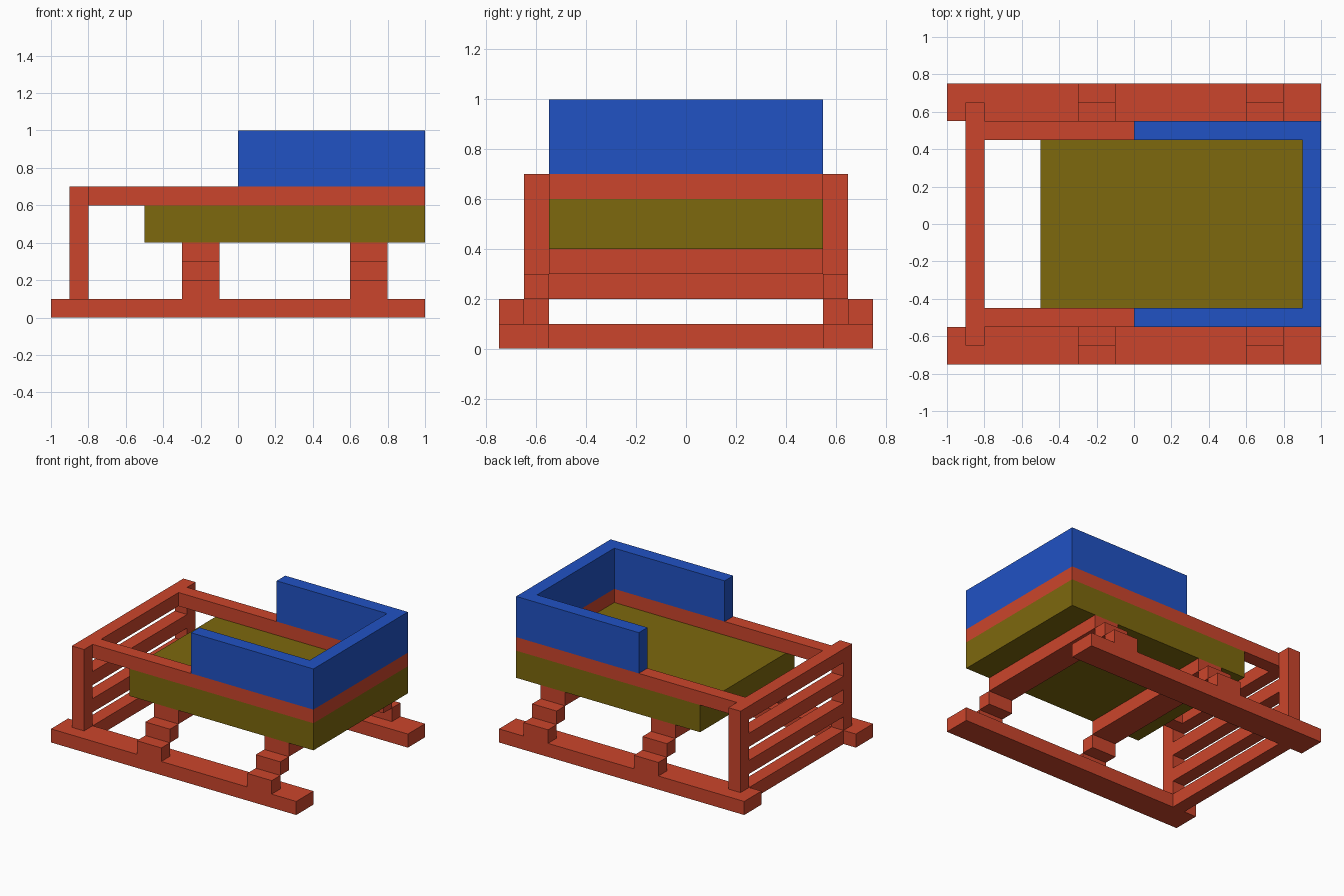
import bpy
import bmesh

if "Cube" in bpy.data.objects:
    bpy.data.objects.remove(bpy.data.objects["Cube"])


def material(name, rgb):
    m = bpy.data.materials.new(name)
    m.diffuse_color = (*rgb, 1)
    m.use_nodes = True
    m.node_tree.nodes["Principled BSDF"].inputs["Base Color"].default_value = m.diffuse_color
    return m


RED = material("red_wood", (0.60, 0.06, 0.025))
OLIVE = material("olive_cushion", (0.205, 0.138, 0.004))
BLUE = material("blue_panel", (0.015, 0.085, 0.55))


def prism(name, outline, z0, z1, mat):
    """Extrude an xy outline from z0 up to z1."""
    bm = bmesh.new()
    face = bm.faces.new([bm.verts.new((x, y, z0)) for x, y in outline])
    ext = bmesh.ops.extrude_face_region(bm, geom=[face])
    verts = [g for g in ext["geom"] if isinstance(g, bmesh.types.BMVert)]
    bmesh.ops.translate(bm, verts=verts, vec=(0, 0, z1 - z0))
    bmesh.ops.recalc_face_normals(bm, faces=bm.faces)
    mesh = bpy.data.meshes.new(name)
    bm.to_mesh(mesh)
    bm.free()
    mesh.materials.append(mat)
    obj = bpy.data.objects.new(name, mesh)
    bpy.context.collection.objects.link(obj)
    return obj


def box(name, x, y, z, mat):
    outline = [(x[0], y[0]), (x[1], y[0]), (x[1], y[1]), (x[0], y[1])]
    return prism(name, outline, z[0], z[1], mat)


def u_shape(x0):
    """U-shaped outline, open towards -x, with walls 0.1 thick."""
    return [(x0, -0.55), (1, -0.55), (1, 0.55), (x0, 0.55),
            (x0, 0.45), (0.9, 0.45), (0.9, -0.45), (x0, -0.45)]


# Seat body, rail around it and the backrest on top
box("seat", (-0.5, 1), (-0.55, 0.55), (0.4, 0.6), OLIVE)
prism("rail", u_shape(-0.8), 0.6, 0.7, RED)
prism("backrest", u_shape(0), 0.7, 1.0, BLUE)

# Runners, front posts and stepped struts on both sides
for side, s in (("left", 1), ("right", -1)):
    def span(a, b):
        return sorted((s * a, s * b))

    box(f"{side}_runner", (-1, 1), span(0.55, 0.75), (0, 0.1), RED)
    box(f"{side}_post", (-0.9, -0.8), span(0.55, 0.65), (0.1, 0.7), RED)
    for end, x in (("front", -0.3), ("rear", 0.6)):
        box(f"{side}_{end}_strut_foot", (x, x + 0.2), span(0.65, 0.75), (0.1, 0.2), RED)
        box(f"{side}_{end}_strut_step", (x, x + 0.2), span(0.55, 0.65), (0.2, 0.3), RED)

# Cross beams under the seat
for end, x in (("front", -0.3), ("rear", 0.6)):
    box(f"{end}_cross_beam", (x, x + 0.2), (-0.55, 0.55), (0.3, 0.4), RED)

# Ladder rungs between the posts
for i in range(4):
    z = 0.2 * i
    box(f"rung_{i + 1}", (-0.9, -0.8), (-0.55, 0.55), (z, z + 0.1), RED)
